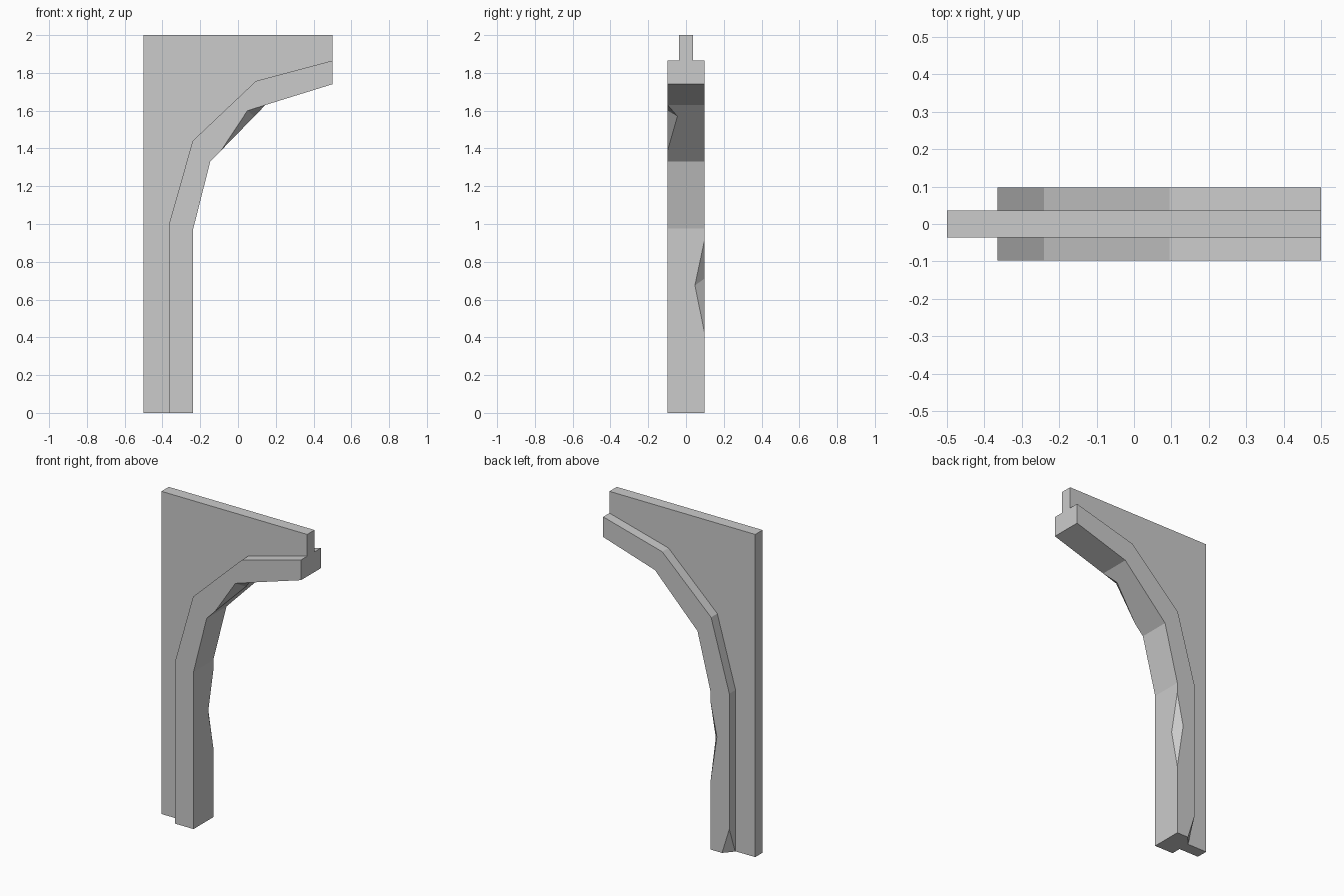
import bpy, bmesh
from mathutils import Vector

if "Cube" in bpy.data.objects:
    bpy.data.objects.remove(bpy.data.objects["Cube"])

RIB_Y, PANEL_Y = 0.097, 0.036


def add_object(name, bm):
    bmesh.ops.recalc_face_normals(bm, faces=bm.faces)
    mesh = bpy.data.meshes.new(name)
    bm.to_mesh(mesh)
    bm.free()
    ob = bpy.data.objects.new(name, mesh)
    bpy.context.collection.objects.link(ob)
    return ob


def extrude_profile(name, points, half):
    """Extrude an x-z outline symmetrically along y."""
    bm = bmesh.new()
    face = bm.faces.new([bm.verts.new((x, -half, z)) for x, z in points])
    new = bmesh.ops.extrude_face_region(bm, geom=[face])["geom"]
    verts = [v for v in new if isinstance(v, bmesh.types.BMVert)]
    bmesh.ops.translate(bm, verts=verts, vec=(0, 2 * half, 0))
    return add_object(name, bm)


def chip(target, name, a, b, c, d):
    """Notch an edge from a to b; c and d are its deepest points on each face."""
    a, b, c, d = map(Vector, (a, b, c, d))
    corners = [p + 0.05 * (2 * p - c - d) for p in (a, b)]
    corners += [c + 0.1 * (c - d), d + 0.1 * (d - c)]
    bm = bmesh.new()
    for p in corners:
        bm.verts.new(p)
    bmesh.ops.convex_hull(bm, input=bm.verts)
    cutter = add_object(name, bm)
    cutter.hide_render = True
    cutter.display_type = 'WIRE'
    mod = target.modifiers.new(name, 'BOOLEAN')
    mod.operation = 'DIFFERENCE'
    mod.solver = 'EXACT'
    mod.object = cutter


# Curve shared by the panel and the outside of the rib
outer = [(-0.365, 0), (-0.365, 1.0), (-0.24, 1.44), (0.095, 1.757), (0.5, 1.865)]
inner = [(0.5, 1.74), (0.145, 1.63), (-0.147, 1.33), (-0.237, 0.975), (-0.237, 0)]

# Thin wall panel filling the corner
extrude_profile("corner_panel", outer + [(0.5, 2), (-0.5, 2), (-0.5, 0)], PANEL_Y)

# Thick arched rib
rib = extrude_profile("arch_rib", outer + inner, RIB_Y)

# Broken edges: upper front, leg back, foot back
chip(rib, "upper_chip_cutter", (0.145, -RIB_Y, 1.63), (-0.09, -RIB_Y, 1.388),
     (0.05, -RIB_Y, 1.60), (0.087, -0.045, 1.57))
chip(rib, "leg_chip_cutter", (-0.237, RIB_Y, 0.91), (-0.237, RIB_Y, 0.43),
     (-0.28, RIB_Y, 0.71), (-0.237, 0.047, 0.675))
chip(rib, "foot_chip_cutter", (-0.365, RIB_Y, 0.16), (-0.365, RIB_Y, -0.16),
     (-0.315, RIB_Y, 0), (-0.365, 0.04, 0))
